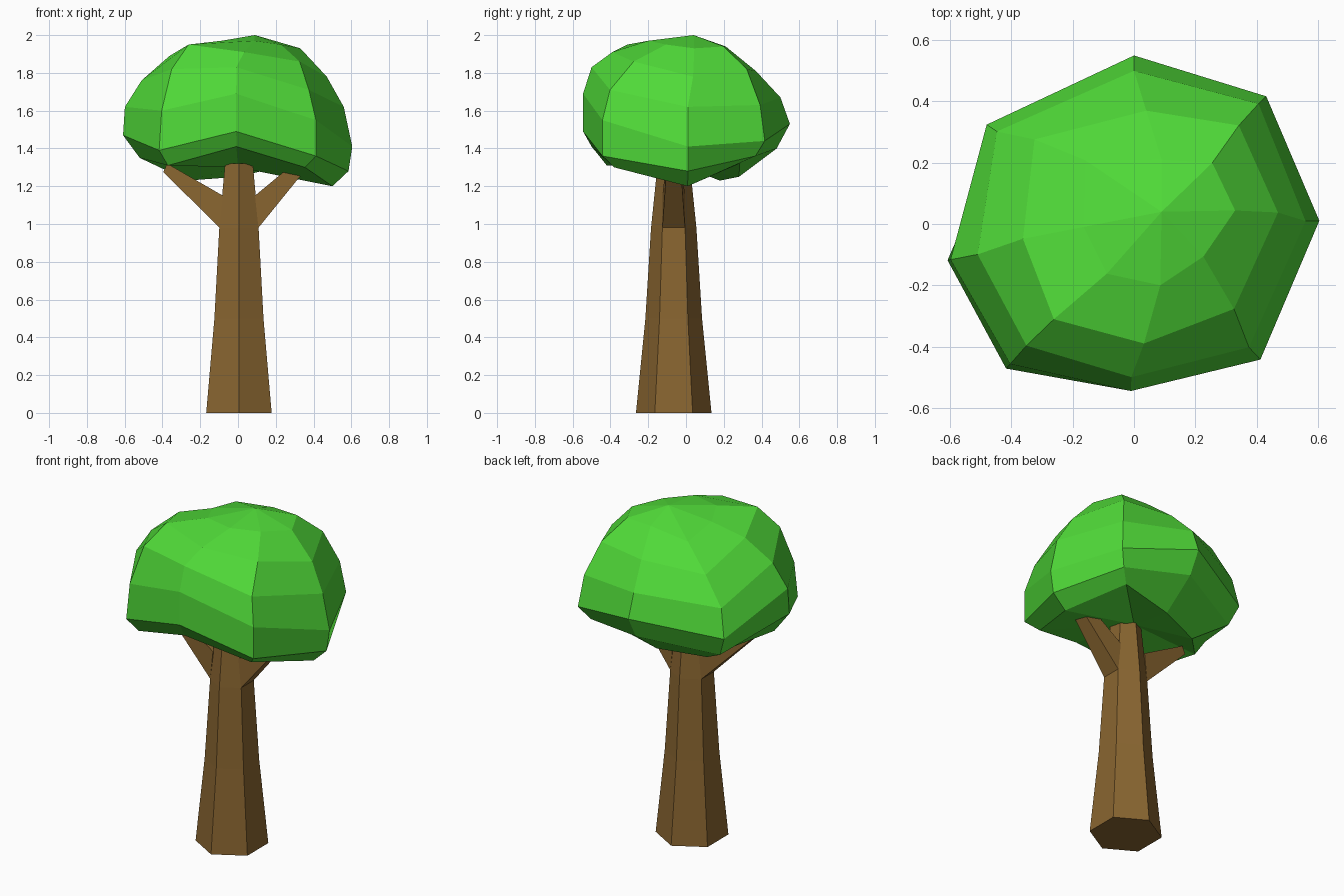
import bpy
from math import cos, sin, radians

if "Cube" in bpy.data.objects:
    bpy.data.objects.remove(bpy.data.objects["Cube"])


def material(name, rgb):
    m = bpy.data.materials.new(name)
    m.diffuse_color = (*rgb, 1)
    m.use_nodes = True
    m.node_tree.nodes["Principled BSDF"].inputs["Base Color"].default_value = m.diffuse_color
    return m


def loft(name, rings, mat, top=None, bottom=None):
    """Skin equal-sized rings (ordered bottom to top), capped flat or by a pole point."""
    n = len(rings[0])
    verts = [p for ring in rings for p in ring]
    last = len(verts) - n
    faces = [(k * n + i, k * n + (i + 1) % n, (k + 1) * n + (i + 1) % n, (k + 1) * n + i)
             for k in range(len(rings) - 1) for i in range(n)]
    if bottom:
        verts.append(bottom)
        faces += [((i + 1) % n, i, len(verts) - 1) for i in range(n)]
    else:
        faces.append(tuple(reversed(range(n))))
    if top:
        verts.append(top)
        faces += [(last + i, last + (i + 1) % n, len(verts) - 1) for i in range(n)]
    else:
        faces.append(tuple(range(last, last + n)))
    me = bpy.data.meshes.new(name)
    me.from_pydata(verts, [], faces)
    me.materials.append(mat)
    me.update()
    ob = bpy.data.objects.new(name, me)
    bpy.context.collection.objects.link(ob)
    return ob


bark = material("bark", (0.25, 0.13, 0.03))
leaf = material("leaf", (0.08, 0.70, 0.04))

# Tapered hexagonal trunk
CX, CY = 0.005, -0.065
trunk = [(0, 0.2), (0.5, 0.15), (0.98, 0.12), (1.32, 0.085)]
loft("trunk", [[(CX + r * cos(radians(30 + 60 * i)), CY + r * sin(radians(30 + 60 * i)), z)
                for i in range(6)] for z, r in trunk], bark)


# Two wedge branches growing from the side faces of the trunk
def branch(name, side, sections):
    rings = []
    for (xl, zl), (xu, zu), w in sections:
        ring = [(CX + side * xl, CY - w, zl), (CX + side * xl, CY + w, zl),
                (CX + side * xu, CY + w, zu), (CX + side * xu, CY - w, zu)]
        rings.append(ring if side > 0 else ring[::-1])
    loft(name, rings, bark)


branch("left_branch", -1, [((0.103, 0.98), (0.085, 1.15), 0.06), ((0.40, 1.275), (0.38, 1.32), 0.03)])
branch("right_branch", 1, [((0.103, 0.98), (0.085, 1.15), 0.06), ((0.33, 1.26), (0.29, 1.32), 0.04)])

# Lumpy eight-sided crown: heading of each column, then (radius, height) from top to bottom
columns = [
    (1, [(.24, 1.93), (.43, 1.78), (.56, 1.62), (.605, 1.41), (.585, 1.28), (.50, 1.20)]),
    (44, [(.23, 1.94), (.42, 1.82), (.565, 1.63), (.60, 1.44), (.53, 1.36), (.41, 1.32)]),
    (90, [(.17, 1.94), (.34, 1.81), (.50, 1.67), (.55, 1.53), (.48, 1.40), (.28, 1.25)]),
    (146, [(.30, 1.91), (.44, 1.78), (.54, 1.62), (.58, 1.45), (.52, 1.33), (.32, 1.23)]),
    (191, [(.26, 1.95), (.41, 1.89), (.52, 1.76), (.61, 1.62), (.62, 1.47), (.53, 1.35)]),
    (228.5, [(.27, 1.97), (.455, 1.95), (.53, 1.82), (.61, 1.60), (.63, 1.39), (.56, 1.31)]),
    (269, [(.24, 1.97), (.42, 1.91), (.50, 1.83), (.545, 1.69), (.545, 1.49), (.50, 1.41)]),
    (313, [(.20, 1.95), (.42, 1.86), (.55, 1.71), (.605, 1.55), (.605, 1.36), (.52, 1.30)]),
]
axis = [(.09, .04), (.04, .03)] + [(0, 0)] * 4   # crown leans toward its peak
rings = [[(axis[k][0] + col[k][0] * cos(radians(a)), axis[k][1] + col[k][0] * sin(radians(a)), col[k][1])
          for a, col in columns] for k in reversed(range(6))]
loft("crown", rings, leaf, top=(0.09, 0.04, 2.0), bottom=(0, 0, 1.30))
